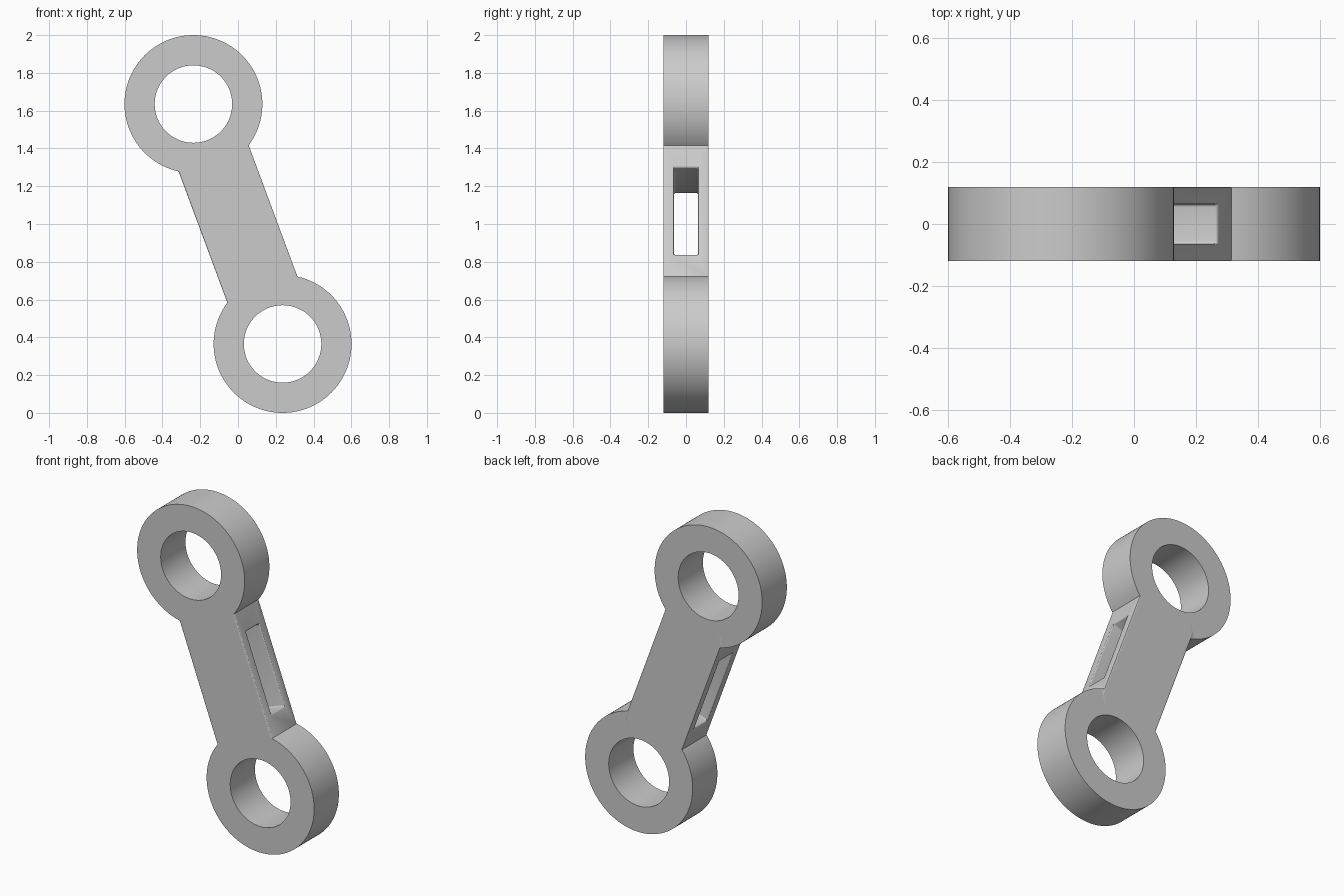
import bpy, bmesh, math
from mathutils import Matrix, Vector

if "Cube" in bpy.data.objects:
    bpy.data.objects.remove(bpy.data.objects["Cube"])

R, HOLE, HALF = 0.365, 0.205, 0.12          # eye radius, bore radius, half thickness
CENTRE = Vector((0, 0, 1))
EYE = Vector((0.236, 0, -0.635))            # lower eye relative to the centre
TILT = math.atan2(EYE.x, -EYE.z)
ROT = Matrix.Rotation(-TILT, 4, 'Y')        # leans the bar onto the eye-to-eye line


def mesh_object(name, bm):
    bmesh.ops.recalc_face_normals(bm, faces=bm.faces)
    me = bpy.data.meshes.new(name)
    bm.to_mesh(me)
    bm.free()
    ob = bpy.data.objects.new(name, me)
    bpy.context.collection.objects.link(ob)
    return ob


def box(name, sx, sy, sz):
    bm = bmesh.new()
    bmesh.ops.create_cube(bm, size=1, matrix=Matrix.Translation(CENTRE) @ ROT @ Matrix.Diagonal((sx, sy, sz, 1)))
    return mesh_object(name, bm)


def ring(name, centre, n=128):
    bm = bmesh.new()
    loops = []
    for r, y in ((R, -HALF), (R, HALF), (HOLE, HALF), (HOLE, -HALF)):
        loops.append([bm.verts.new(centre + Vector((r * math.cos(math.tau * i / n), y, r * math.sin(math.tau * i / n)))) for i in range(n)])
    for a, b in zip(loops, loops[1:] + loops[:1]):
        for i in range(n):
            j = (i + 1) % n
            bm.faces.new((a[i], a[j], b[j], b[i]))
    return mesh_object(name, bm)


def boolean(ob, other, op):
    m = ob.modifiers.new(op, 'BOOLEAN')
    m.object, m.operation, m.solver = other, op, 'EXACT'
    bpy.context.view_layer.objects.active = ob
    bpy.ops.object.modifier_apply(modifier=m.name)
    bpy.data.objects.remove(other)


# Bar with a slot running edge to edge, softened edges
link = box("link_arm", 0.396, 2 * HALF, 2 * (EYE.length - 0.26))
boolean(link, box("slot_cutter", 1.0, 0.128, 0.49), 'DIFFERENCE')
bev = link.modifiers.new("soft_edges", 'BEVEL')
bev.width, bev.segments = 0.009, 3
bpy.context.view_layer.objects.active = link
bpy.ops.object.modifier_apply(modifier=bev.name)

# Eyes at both ends
for s in (1, -1):
    boolean(link, ring("eye", CENTRE + EYE * s), 'UNION')

link.select_set(True)
bpy.context.view_layer.objects.active = link
bpy.ops.object.shade_smooth_by_angle(angle=math.radians(35))
